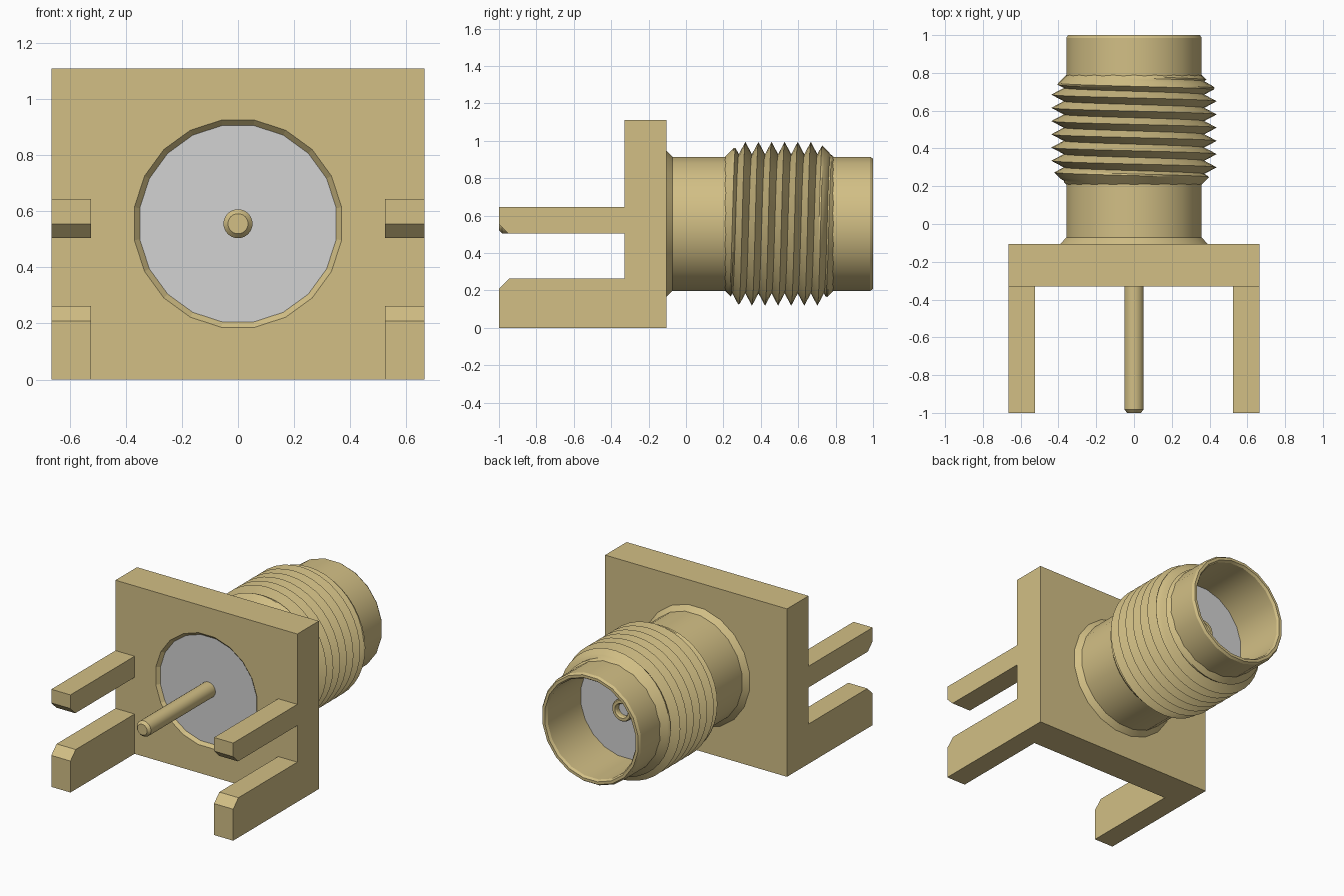
import bpy, bmesh, math

if "Cube" in bpy.data.objects:
    bpy.data.objects.remove(bpy.data.objects["Cube"], do_unlink=True)

AXIS_Z = 0.556      # height of the connector axis
TAU = 2 * math.pi


def material(name, rgb):
    m = bpy.data.materials.new(name)
    m.use_nodes = True
    m.diffuse_color = (*rgb, 1)
    m.node_tree.nodes["Principled BSDF"].inputs["Base Color"].default_value = (*rgb, 1)
    return m


GOLD = material("gold plating", (0.645, 0.521, 0.235))
GREY = material("grey insulator", (0.645, 0.645, 0.645))


def finish(name, bm, mat, smooth=True):
    bmesh.ops.remove_doubles(bm, verts=bm.verts, dist=1e-5)
    bmesh.ops.recalc_face_normals(bm, faces=bm.faces)
    me = bpy.data.meshes.new(name)
    bm.to_mesh(me)
    bm.free()
    me.materials.append(mat)
    ob = bpy.data.objects.new(name, me)
    bpy.context.collection.objects.link(ob)
    if smooth:
        bpy.ops.object.select_all(action='DESELECT')
        ob.select_set(True)
        bpy.context.view_layer.objects.active = ob
        bpy.ops.object.shade_smooth_by_angle(angle=math.radians(25))
    return ob


def skin(bm, columns):
    """Quads between neighbouring columns of points."""
    cols = [[bm.verts.new(p) for p in c] for c in columns]
    for a, b in zip(cols, cols[1:]):
        for k in range(len(a) - 1):
            bm.faces.new((a[k], a[k + 1], b[k + 1], b[k]))


def lathe(name, profile, mat, seg=20, smooth=True):
    """Turn (y, radius) points about the connector axis."""
    cols = []
    for i in range(seg + 1):
        a = ((i % seg) + 0.5) * TAU / seg
        cols.append([(r * math.cos(a), y, AXIS_Z + r * math.sin(a)) for y, r in profile])
    bm = bmesh.new()
    skin(bm, cols)
    return finish(name, bm, mat, smooth)


def prism(name, outline, x0, x1, mat):
    """Extrude a (y, z) outline along x."""
    bm = bmesh.new()
    f = bm.faces.new([bm.verts.new((x0, y, z)) for y, z in outline])
    ext = bmesh.ops.extrude_face_region(bm, geom=[f])["geom"]
    verts = [v for v in ext if isinstance(v, bmesh.types.BMVert)]
    bmesh.ops.translate(bm, verts=verts, vec=(x1 - x0, 0, 0))
    return finish(name, bm, mat, smooth=False)


# Square flange with a shallow chamfered pocket in its front
flange = prism("flange", [(-0.33, 0), (-0.105, 0), (-0.105, 1.11), (-0.33, 1.11)],
               -0.665, 0.665, GOLD)
cutter = lathe("pocket_cutter", [(-0.35, 0), (-0.35, 0.394), (-0.31, 0.355),
                                 (-0.29, 0.355), (-0.29, 0)], GOLD, smooth=False)
cutter.hide_render = True
mod = flange.modifiers.new("pocket", 'BOOLEAN')
mod.operation = 'DIFFERENCE'
mod.solver = 'EXACT'
mod.object = cutter
bpy.ops.object.select_all(action='DESELECT')
bpy.context.view_layer.objects.active = flange
flange.select_set(True)
bpy.ops.object.modifier_apply(modifier=mod.name)
bpy.data.objects.remove(cutter, do_unlink=True)

# Board legs: tall lower pair and slim upper pair, chamfered at the tips
lower = [(-1, 0), (-0.33, 0), (-0.33, 0.263), (-0.945, 0.263), (-1, 0.208)]
upper = [(-0.95, 0.505), (-0.33, 0.505), (-0.33, 0.645), (-1, 0.645), (-1, 0.555)]
for side, s in (("left", 1), ("right", -1)):
    prism("lower_leg_" + side, lower, s * 0.525, s * 0.665, GOLD)
    prism("upper_leg_" + side, upper, s * 0.525, s * 0.665, GOLD)

# Hollow barrel with a fillet collar at the flange and a chamfered open mouth
BARREL = 0.363
lathe("barrel", [(-0.12, 0.33), (-0.105, 0.395), (-0.072, BARREL), (0.985, BARREL),
                 (1.0, 0.353), (1.0, 0.335), (0.985, 0.325), (0.55, 0.325),
                 (-0.12, 0.325), (-0.12, 0.33)], GOLD)

# Insulator visible at the front pocket and deep inside the mouth
lathe("insulator_front", [(-0.31, 0), (-0.31, 0.355), (-0.28, 0.355), (-0.28, 0)], GREY)
lathe("insulator_core", [(-0.1, 0), (-0.1, 0.326), (0.64, 0.326), (0.64, 0)], GREY)

# Centre contact: solder pin in front, hollow socket in the mouth
lathe("solder_pin", [(-1, 0), (-1, 0.036), (-0.983, 0.052), (-0.29, 0.052), (-0.29, 0)], GOLD)
lathe("socket", [(0.6, 0), (0.6, 0.072), (0.668, 0.072), (0.675, 0.066),
                 (0.675, 0.048), (0.665, 0.042), (0.61, 0.042), (0.61, 0)], GOLD)

# Helical V thread, its ends trimmed by 45 degree chamfers
PITCH, ROOT, CREST = 0.07, 0.372, 0.438
Y0, Y1, SEG, STEPS = 0.205, 0.792, 40, 8
columns = []
for i in range(SEG + 1):
    turn = i / SEG
    col = []
    for j in range(11 * STEPS + 1):
        t = j / STEPS
        y = 0.09 + PITCH * (t + turn)       # crests fall on whole turns
        w = abs(2 * (t % 1) - 1)
        y = min(max(y, Y0), Y1)
        r = min(ROOT + (CREST - ROOT) * w, 0.355 + (y - Y0), 0.355 + (Y1 - y))
        a = TAU * turn
        col.append((r * math.cos(a), y, AXIS_Z + r * math.sin(a)))
    columns.append(col)
bm = bmesh.new()
skin(bm, columns)
bmesh.ops.remove_doubles(bm, verts=bm.verts, dist=1e-5)
bmesh.ops.holes_fill(bm, edges=[e for e in bm.edges if e.is_boundary], sides=0)
# Drop the end caps again so the bore stays open
bmesh.ops.recalc_face_normals(bm, faces=bm.faces)
caps = [f for f in bm.faces if len(f.verts) > 4]
bmesh.ops.delete(bm, geom=caps, context='FACES_ONLY')
finish("thread", bm, GOLD)
